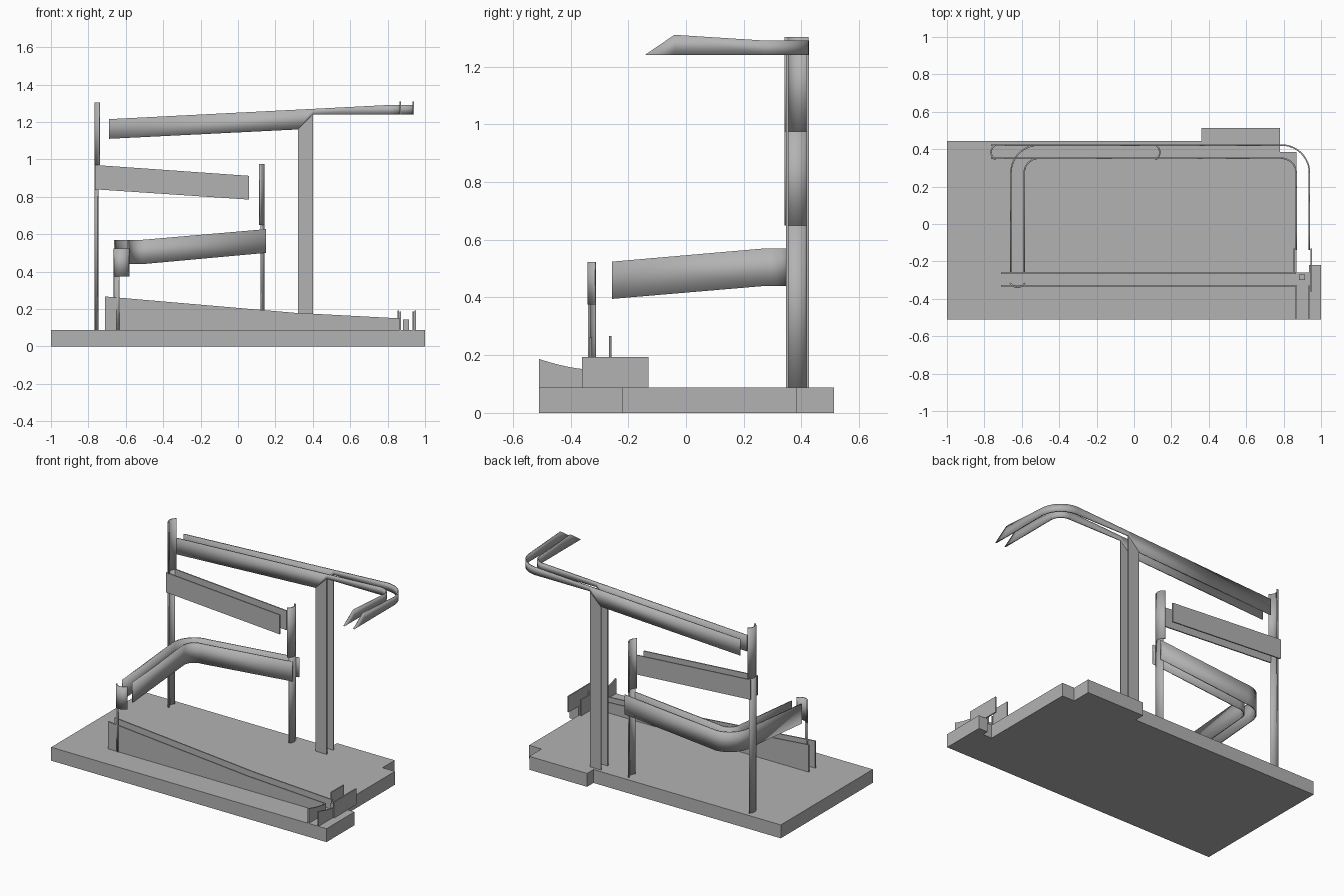
import bpy
import math

cube = bpy.data.objects.get("Cube")
if cube:
    bpy.data.objects.remove(cube)

grey = bpy.data.materials.new("plain grey")
grey.use_nodes = True
COLOUR = (0.45, 0.45, 0.45, 1)
grey.diffuse_color = COLOUR
grey.node_tree.nodes["Principled BSDF"].inputs["Base Color"].default_value = COLOUR

DECK = 0.088          # top of the base plate
THICK = 0.008         # wall thickness
INNER, OUTER = 0.077, 0.148   # bend radii of the two rails
BEND_Y = 0.274        # y of both bend centres


def add_object(name, verts, faces):
    mesh = bpy.data.meshes.new(name)
    mesh.from_pydata(verts, [], faces)
    mesh.materials.append(grey)
    obj = bpy.data.objects.new(name, mesh)
    bpy.context.collection.objects.link(obj)
    return obj


def wall(name, columns, smooth=False, thick=THICK):
    """Upright thin wall through columns of (x, y, bottom, top)."""
    verts = []
    for x, y, low, high in columns:
        verts += [(x, y, low), (x, y, high)]
    faces = [(2 * i, 2 * i + 2, 2 * i + 3, 2 * i + 1) for i in range(len(columns) - 1)]
    obj = add_object(name, verts, faces)
    mod = obj.modifiers.new("thickness", "SOLIDIFY")
    mod.thickness = thick
    mod.offset = 0
    mod.use_even_offset = True
    if smooth:
        bpy.ops.object.select_all(action="DESELECT")
        obj.select_set(True)
        bpy.context.view_layer.objects.active = obj
        bpy.ops.object.shade_smooth_by_angle(angle=math.radians(30))
    return obj


def arc(cx, cy, r, start, end, low, high, steps=12):
    """Columns along a circular arc, angles in degrees."""
    out = []
    for i in range(steps + 1):
        a = math.radians(start + (end - start) * i / steps)
        out.append((cx + r * math.cos(a), cy + r * math.sin(a), low, high))
    return out


def catcher(name, cx, cy, facing, low, high, left=62, right=62):
    """Upright curved shell that stops the ball and guides it down."""
    wall(name, arc(cx, cy, 0.044, facing - left, facing + right, low, high), True)


# base plate with its stepped outline
outline = [(-1, -0.51), (1, -0.51), (1, -0.22), (0.935, -0.22), (0.935, -0.26),
           (0.87, -0.26), (0.87, 0.385), (0.78, 0.385), (0.78, 0.512),
           (0.36, 0.512), (0.36, 0.445), (-1, 0.445)]
n = len(outline)
add_object("base_plate",
           [(x, y, 0) for x, y in outline] + [(x, y, DECK) for x, y in outline],
           [tuple(reversed(range(n))), tuple(range(n, 2 * n))]
           + [(i, (i + 1) % n, n + (i + 1) % n, n + i) for i in range(n)])

for side, r in (("front", INNER), ("back", OUTER)):
    y = BEND_Y + r

    # top rail with the bend towards the front and the slanted tip
    cx = 0.79
    top_rail = [(-0.69, y, 1.11, 1.215), (0.32, y, 1.16, 1.266), (0.4, y, 1.24, 1.27)]
    top_rail += arc(cx, BEND_Y, r, 90, 0, 1.24, 1.29)
    top_rail += [(cx + r, -0.04, 1.24, 1.31), (cx + r, -0.14, 1.24, 1.242)]
    wall("top_rail_" + side, top_rail, True)

    # tall support under the top rail
    wall("support_post_" + side, [(0.32, y, DECK, 1.262), (0.4, y, DECK, 1.265)],
         thick=0.0078)

    # second rail
    wall("second_rail_" + side, [(-0.765, y, 0.84, 0.97), (0.06, y, 0.785, 0.912)])

    # third rail, bending towards the front
    cx = -0.51
    third_rail = [(0.15, y, 0.5, 0.627)]
    third_rail += arc(cx, BEND_Y, r, 90, 180, 0.44, 0.57)
    third_rail += [(cx - r, -0.257, 0.395, 0.524)]
    wall("third_rail_" + side, third_rail, True)

# lowest rail on the base
for side, y in (("front", -0.33), ("back", -0.263)):
    wall("lowest_rail_" + side, [(-0.71, y, DECK, 0.267), (0.3, y, DECK, 0.18),
                                 (0.867, y, DECK, 0.15)])

# curved catchers, each on a narrower stem
catcher("left_catcher", -0.72, 0.383, 180, 0.97, 1.303)
catcher("left_catcher_stem", -0.72, 0.383, 180, DECK, 0.97, 48, 48)
catcher("middle_catcher", 0.094, 0.383, 0, 0.65, 0.975)
catcher("middle_catcher_stem", 0.094, 0.383, 0, DECK, 0.65, 48, 48)
catcher("front_catcher", -0.6225, -0.294, 270, 0.375, 0.523)
catcher("front_catcher_stem", -0.6225, -0.294, 270, DECK, 0.375, 62, -15)

# exit walls with a hollowed top edge
for side, x in (("right", 0.867), ("left", 0.938)):
    columns = []
    for i in range(9):
        t = i / 8
        columns.append((x, -0.51 + 0.18 * t, DECK, 0.15 + 0.037 * (1 - t) ** 1.6))
    wall("exit_wall_" + side, columns)

# guide plates and small stop at the exit
wall("guide_plate_right", [(0.857, -0.26, DECK, 0.193), (0.857, -0.13, DECK, 0.193)])
wall("guide_plate_left", [(0.947, -0.36, DECK, 0.193), (0.947, -0.13, DECK, 0.193)])
wall("exit_stop", [(0.882, -0.285, DECK, 0.145), (0.915, -0.285, DECK, 0.145)], thick=0.03)
